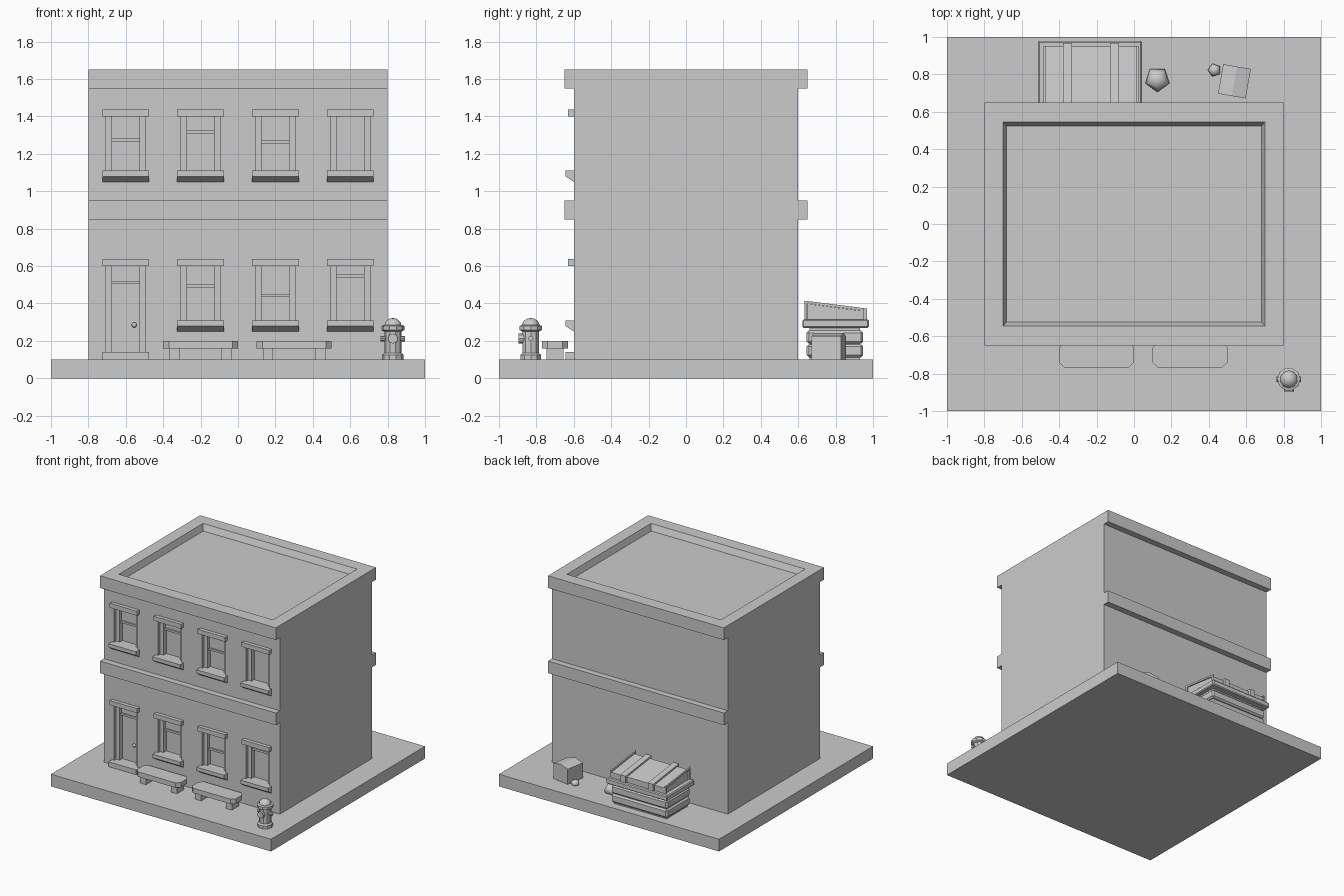
import bpy, bmesh, math
from mathutils import Matrix, Vector

if "Cube" in bpy.data.objects:
    bpy.data.objects.remove(bpy.data.objects["Cube"])


def finish(name, bm, smooth=False):
    bmesh.ops.recalc_face_normals(bm, faces=bm.faces)
    mesh = bpy.data.meshes.new(name)
    bm.to_mesh(mesh)
    bm.free()
    ob = bpy.data.objects.new(name, mesh)
    bpy.context.collection.objects.link(ob)
    if smooth:
        for p in mesh.polygons:
            p.use_smooth = True
    return ob


def add_box(bm, x0, x1, y0, y1, z0, z1):
    m = Matrix.Translation(((x0 + x1) / 2, (y0 + y1) / 2, (z0 + z1) / 2)) @ \
        Matrix.Diagonal((x1 - x0, y1 - y0, z1 - z0, 1))
    return bmesh.ops.create_cube(bm, size=1, matrix=m)["verts"]


def box(name, *bounds):
    bm = bmesh.new()
    add_box(bm, *bounds)
    return finish(name, bm)


def prism(name, profile, x0, x1):
    """Extrude a (y, z) profile along x."""
    bm = bmesh.new()
    face = bm.faces.new([bm.verts.new((x0, y, z)) for y, z in profile])
    ext = bmesh.ops.extrude_face_region(bm, geom=[face])["geom"]
    bmesh.ops.translate(bm, vec=(x1 - x0, 0, 0),
                        verts=[v for v in ext if isinstance(v, bmesh.types.BMVert)])
    return finish(name, bm)


def lathe(name, profile, loc, sides=10, rot=None):
    """Spin an (r, z) profile into a faceted solid."""
    bm = bmesh.new()
    rings = [[bm.verts.new((r * math.cos(2 * math.pi * i / sides),
                            r * math.sin(2 * math.pi * i / sides), z))
              for i in range(sides)] for r, z in profile]
    for a, b in zip(rings, rings[1:]):
        for i in range(sides):
            j = (i + 1) % sides
            bm.faces.new((a[i], a[j], b[j], b[i]))
    bm.faces.new(rings[0])
    bm.faces.new(rings[-1])
    ob = finish(name, bm)
    ob.location = loc
    if rot:
        ob.rotation_euler = rot
    return ob


def ball(name, loc, scale, u=8, v=6, smooth=True):
    bm = bmesh.new()
    bmesh.ops.create_uvsphere(bm, u_segments=u, v_segments=v, radius=1)
    bmesh.ops.scale(bm, vec=scale, verts=bm.verts)
    ob = finish(name, bm, smooth)
    ob.location = loc
    return ob


# Ground slab
box("pavement", -1, 1, -1, 1, 0, 0.1)

# Building: one side profile with two bands front and back
half = [(0.6, 0.1), (0.6, 0.85), (0.65, 0.85), (0.65, 0.95), (0.6, 0.95),
        (0.6, 1.55), (0.65, 1.55), (0.65, 1.65)]
building = prism("building", half + [(-y, z) for y, z in reversed(half)], -0.8, 0.8)

# Openings as (x centre, bottom, top, meeting rail height)
openings = [(-0.6, 1.11, 1.40, 1.265), (-0.2, 1.11, 1.40, 1.31),
            (0.2, 1.11, 1.40, 1.255), (0.6, 1.11, 1.40, None),
            (-0.6, 0.14, 0.60, 0.505), (-0.2, 0.31, 0.60, 0.485),
            (0.2, 0.31, 0.60, 0.435), (0.6, 0.31, 0.60, 0.54)]

# Cutter for the sunken roof and the openings
bm = bmesh.new()
for v in add_box(bm, -0.717, 0.717, -0.567, 0.567, 1.60, 1.70):
    if v.co.z < 1.65:
        v.co.x *= 0.683 / 0.717
        v.co.y *= 0.525 / 0.567
for x, z0, z1, rail in openings:
    add_box(bm, x - 0.105, x + 0.105, -0.62, -0.54, z0, z1)
cutter = finish("opening_cutter", bm)
cutter.hide_render = True
cutter.hide_viewport = True
cut = building.modifiers.new("openings", "BOOLEAN")
cut.operation = "DIFFERENCE"
cut.solver = "EXACT"
cut.object = cutter

# Window and door trim
for x, z0, z1, rail in openings:
    kind = "door" if z0 < 0.2 else "window"
    box(kind + "_lintel", x - 0.125, x + 0.125, -0.63, -0.595, z1, z1 + 0.037)
    for s in (-1, 1):
        xs = sorted((x + s * 0.074, x + s * 0.105))
        box(kind + "_jamb", *xs, -0.575, -0.535, z0, z1)
    if rail:
        box(kind + "_upper_pane", x - 0.075, x + 0.075, -0.55, -0.535, rail, z1)
        box(kind + "_rail", x - 0.075, x + 0.075, -0.562, -0.535, rail, rail + 0.016)
    if kind == "window":
        prism("window_sill", [(-0.595, z0), (-0.645, z0), (-0.645, z0 - 0.03),
                              (-0.6, z0 - 0.06), (-0.595, z0 - 0.06)], x - 0.125, x + 0.125)
    else:
        box("door_step", x - 0.125, x + 0.125, -0.645, -0.535, 0.1, z0)
        ball("door_knob", (x + 0.045, -0.555, 0.285), (0.014, 0.014, 0.014))

# Benches with clipped corners
for x in (-0.2, 0.3):
    bm = bmesh.new()
    add_box(bm, x - 0.2, x + 0.2, -0.77, -0.63, 0.16, 0.2)
    upright = [e for e in bm.edges if abs(e.verts[0].co.z - e.verts[1].co.z) > 0.01]
    bmesh.ops.bevel(bm, geom=upright, offset=0.03, segments=1, affect="EDGES")
    finish("bench_seat", bm)
    for s in (-1, 1):
        box("bench_leg", x + s * 0.14 - 0.027, x + s * 0.14 + 0.027, -0.745, -0.655, 0.1, 0.16)

# Hydrant
hx, hy = 0.828, -0.83
lathe("hydrant_body", [(0.058, 0.1), (0.058, 0.125), (0.046, 0.135), (0.046, 0.25),
                       (0.062, 0.258), (0.062, 0.28), (0.048, 0.285)], (hx, hy, 0))
ball("hydrant_cap", (hx, hy, 0.28), (0.048, 0.048, 0.042), 10, 8)
lathe("hydrant_side_outlets", [(0.014, -0.066), (0.014, 0.066)], (hx, hy, 0.212), 8,
      (0, math.pi / 2, 0))
lathe("hydrant_front_outlet", [(0.027, 0), (0.027, 0.065)], (hx, hy, 0.212), 8,
      (math.pi / 2, 0, 0))

# Dumpster body with bulging ribs
box("dumpster_body", -0.475, 0.005, 0.66, 0.93, 0.1, 0.28)
for z0 in (0.112, 0.185):
    bm = bmesh.new()
    add_box(bm, -0.49, 0.02, 0.645, 0.947, z0, z0 + 0.07)
    bmesh.ops.bevel(bm, geom=bm.edges[:], offset=0.012, segments=1, affect="EDGES")
    finish("dumpster_rib", bm)
bm = bmesh.new()
add_box(bm, -0.513, 0.043, 0.622, 0.978, 0.27, 0.315)
bmesh.ops.bevel(bm, geom=bm.edges[:], offset=0.007, segments=1, affect="EDGES")
finish("dumpster_rim", bm)

# Sloping lid, framed by raised straps
prism("dumpster_lid", [(0.65, 0.31), (0.65, 0.398), (0.95, 0.36), (0.95, 0.31)], -0.475, 0.015)
for x, w in ((-0.479, 0.006), (0.017, 0.006)):
    for y0, z0, y1, z1 in ((0.633, 0.415, 0.952, 0.375),):
        prism("lid_end_frame", [(y0, 0.31), (y0, z0), (y1, z1), (y1, 0.31), (y1 - 0.015, 0.318),
                                (y1 - 0.015, z1 - 0.012), (y0 + 0.015, z0 - 0.016),
                                (y0 + 0.015, 0.318)], x - w, x + w)
for x in (-0.355, -0.105):
    prism("lid_strap", [(0.633, 0.31), (0.633, 0.415), (0.968, 0.373), (0.968, 0.31)],
          x - 0.024, x + 0.024)

# Cardboard box with slightly raised flaps
carton = prism("cardboard_box", [(-0.075, 0), (0.075, 0), (0.075, 0.125), (0, 0.142),
                                 (-0.075, 0.125)], -0.08, 0.08)
carton.location = (0.537, 0.763, 0.1)
carton.rotation_euler = (0, 0, math.radians(80))

# Rubbish lumps
for name, x, y, r, turn in (("rubbish_bag", 0.125, 0.773, 0.068, 180),
                            ("rubbish_scrap", 0.43, 0.823, 0.036, 160)):
    lump = ball(name, (x, y, 0.1 + r * 0.35), (r, r, r * 0.75), 5, 4)
    lump.rotation_euler = (0, 0, math.radians(turn))
